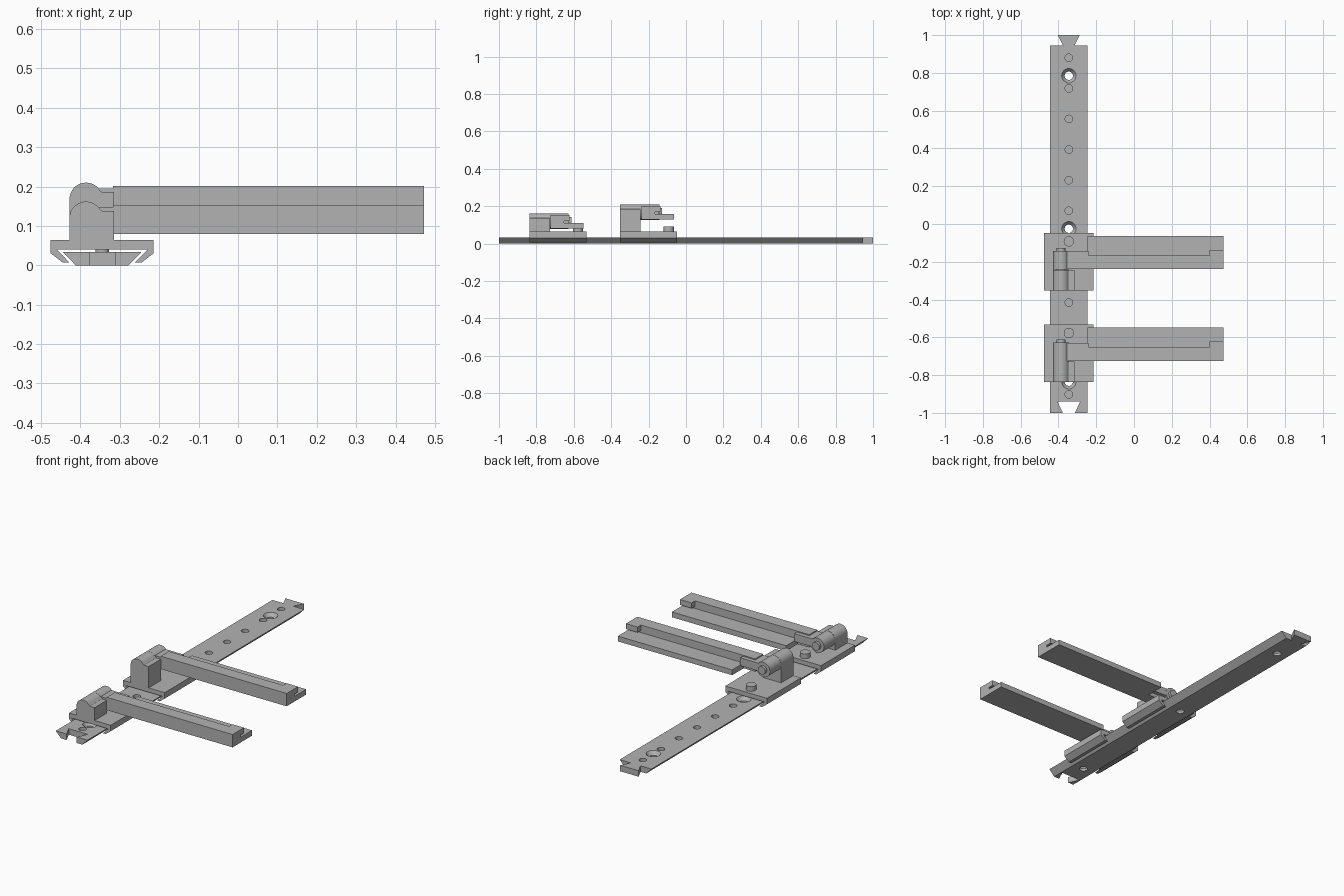
import bpy, bmesh, math
from mathutils import Vector

cube = bpy.data.objects.get("Cube")
if cube:
    bpy.data.objects.remove(cube)

metal = bpy.data.materials.new("plain grey")
metal.use_nodes = True
GREY = (0.45, 0.45, 0.45, 1)
metal.diffuse_color = GREY
metal.node_tree.nodes["Principled BSDF"].inputs["Base Color"].default_value = GREY

CX = -0.345      # rail centre line
PIVOT = -0.386   # hinge axis


def finish(name, bm):
    bmesh.ops.recalc_face_normals(bm, faces=bm.faces)
    mesh = bpy.data.meshes.new(name)
    bm.to_mesh(mesh)
    bm.free()
    mesh.materials.append(metal)
    ob = bpy.data.objects.new(name, mesh)
    bpy.context.collection.objects.link(ob)
    return ob


def add_prism(bm, pts, axis, a, b):
    """Extrude an outline along y (points are x,z), z (x,y) or x (y,z)."""
    place = {"y": lambda p, t: (p[0], t, p[1]),
             "z": lambda p, t: (p[0], p[1], t),
             "x": lambda p, t: (t, p[0], p[1])}[axis]
    face = bm.faces.new([bm.verts.new(place(p, a)) for p in pts])
    ext = bmesh.ops.extrude_face_region(bm, geom=[face])
    shift = Vector(place((0, 0), b - a))
    bmesh.ops.translate(bm, vec=shift,
                        verts=[g for g in ext["geom"] if isinstance(g, bmesh.types.BMVert)])


def prism(name, pts, axis, a, b):
    bm = bmesh.new()
    add_prism(bm, pts, axis, a, b)
    return finish(name, bm)


def rect(x0, x1, y0, y1):
    return [(x0, y0), (x1, y0), (x1, y1), (x0, y1)]


def circle(cx, cy, r, n=32):
    return [(cx + r * math.cos(i * math.tau / n), cy + r * math.sin(i * math.tau / n))
            for i in range(n)]


def mirrored(half):
    """Close a half outline by reflecting it about the rail centre line."""
    return [(CX + x, y) for x, y in half] + [(CX - x, y) for x, y in reversed(half)]


def cut(ob, bm):
    cutter = finish("cutter", bm)
    cutter.hide_render = True
    mod = ob.modifiers.new("cut", "BOOLEAN")
    mod.operation = "DIFFERENCE"
    mod.solver = "EXACT"
    mod.object = cutter
    bpy.context.view_layer.objects.active = ob
    bpy.ops.object.modifier_apply(modifier=mod.name)
    bpy.data.objects.remove(cutter)


def smooth(ob):
    bpy.ops.object.select_all(action="DESELECT")
    ob.select_set(True)
    bpy.context.view_layer.objects.active = ob
    bpy.ops.object.shade_smooth_by_angle(angle=math.radians(30))


# Dovetail rail with its end tab
RAIL_TOP = 0.034
rail = prism("rail", mirrored([(0.067, 0), (0.1, RAIL_TOP)]), "y", -1, 0.945)
prism("rail_end_tab", mirrored([(0.03, 0.944), (0.058, 1)]), "z", 0, RAIL_TOP)

# Matching notch, blind index holes and countersinks
pockets = bmesh.new()
add_prism(pockets, mirrored([(0.028, -1.02), (0.032, -1), (0.06, -0.94)]), "z", -0.02, 0.06)
for i in range(12):
    add_prism(pockets, circle(CX, 0.88 - 0.162 * i, 0.02), "z", 0.012, 0.06)
bores = bmesh.new()
for y in (0.785, -0.025, -0.835):
    add_prism(bores, circle(CX, y, 0.022), "z", -0.02, 0.06)
    ring = [[pockets.verts.new((px, py, z)) for px, py in circle(CX, y, r)]
            for r, z in ((0.022, 0.014), (0.038, RAIL_TOP), (0.038, 0.06))]
    pockets.faces.new(ring[0])
    pockets.faces.new(ring[2])
    for low, high in zip(ring, ring[1:]):
        for k in range(len(low)):
            j = (k + 1) % len(low)
            pockets.faces.new((low[k], low[j], high[j], high[k]))
cut(rail, pockets)
cut(rail, bores)
smooth(rail)


def carriage(label, y, top):
    """Sliding clamp: y is its front face, top the crown of its hinge."""
    r = 0.042
    axis_z = top - r

    # Saddle gripping both edges of the rail
    saddle = mirrored([(0.115, 0.04), (0.083, 0.007), (0.1, 0.007),
                       (0.131, 0.031), (0.131, 0.065)])
    prism(label + "_saddle", saddle, "y", y, y + 0.305)

    # Round-topped post with a flat shoulder
    def crown(base):
        arc = [(PIVOT + r * math.cos(a), axis_z + r * math.sin(a))
               for a in (math.pi - math.radians(150) * i / 20 for i in range(21))]
        shoulder = top - 0.024
        return [(PIVOT - r, base)] + arc + [(-0.345, shoulder), (-0.315, shoulder),
                                            (-0.315, base)]
    smooth(prism(label + "_post", crown(0.064), "y", y, y + 0.109))

    # Hinge barrel, pin and neck of the arm
    bottom, deck, lid = top - 0.082, top - 0.052, top - 0.009
    f = y + 0.113
    smooth(prism(label + "_hinge_barrel", circle(PIVOT, axis_z, r), "y", f - 0.003, f + 0.097))
    smooth(prism(label + "_hinge_pin", circle(PIVOT, axis_z, 0.023), "y", y, f + 0.112))
    prism(label + "_neck", rect(PIVOT + 0.01, -0.24, deck - 0.008, lid - 0.006),
          "y", f, f + 0.095)

    # Stepped arm: tall front bar over a wide ledge
    back = f + 0.175
    prism(label + "_arm", [(f, bottom), (back, bottom), (back, deck),
                           (f + 0.072, deck), (f + 0.072, lid), (f, lid)], "x", -0.245, 0.473)
    prism(label + "_arm_root", rect(f, f + 0.072, bottom, lid), "x", -0.318, -0.244)
    # Overhanging lip at the free end
    prism(label + "_arm_tip", rect(f + 0.07, f + 0.102, deck + 0.012, lid), "x", 0.4, 0.473)

    # Locking screw
    sy = y + 0.26
    smooth(prism(label + "_screw_head", circle(CX, sy, 0.027), "z", 0.06, 0.092))
    smooth(prism(label + "_screw_tip", circle(CX, sy, 0.017), "z", 0.02, 0.062))


carriage("front_clamp", -0.837, 0.162)
carriage("rear_clamp", -0.352, 0.21)
